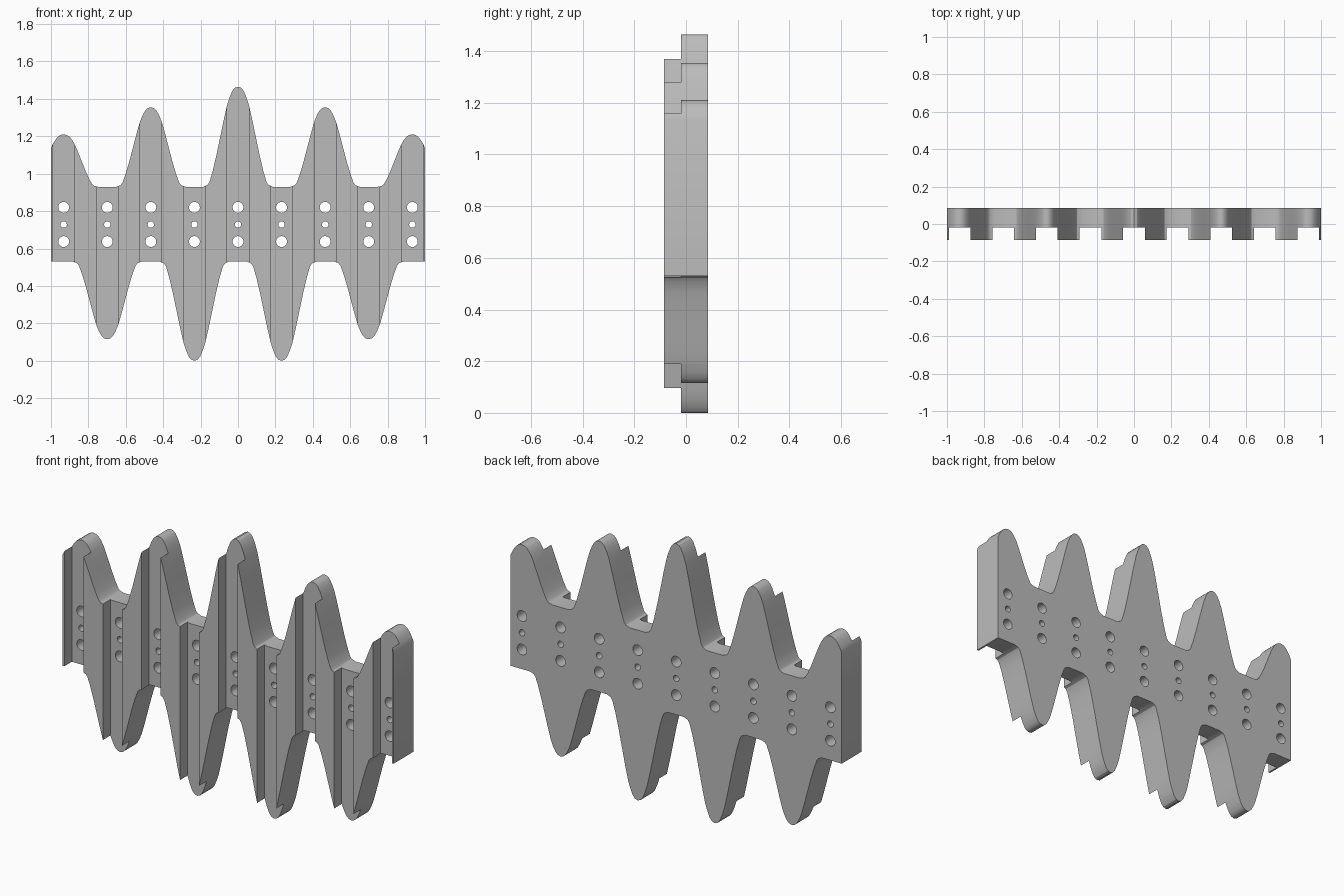
import bpy, bmesh, math
from mathutils import Matrix

cube = bpy.data.objects.get("Cube")
if cube:
    bpy.data.objects.remove(cube, do_unlink=True)

grey = bpy.data.materials.new("plain grey")
grey.use_nodes = True
colour = (0.5, 0.5, 0.5, 1)
grey.diffuse_color = colour
grey.node_tree.nodes["Principled BSDF"].inputs["Base Color"].default_value = colour

PITCH = 0.233            # spacing of hole columns
FRONT, STEP, BACK = -0.085, -0.02, 0.085
UPPER, LOWER = 0.93, 0.53

# Half profile of one tooth: (sideways offset, fraction of tooth height)
TOOTH = [(0, 1), (0.016, 0.99), (0.03, 0.96), (0.044, 0.9), (0.058, 0.82), (0.075, 0.68),
         (0.095, 0.5), (0.115, 0.32), (0.135, 0.16), (0.152, 0.05), (0.162, 0.02), (0.185, 0)]


def edge(columns, base, heights):
    """Wavy edge, left to right, with one tooth on each column."""
    pts = []
    for col, h in zip(columns, heights):
        full = [(-o, f) for o, f in reversed(TOOTH)] + TOOTH[1:]
        pts += [(col * PITCH + o, base + f * h) for o, f in full]
    return pts


def clip(pts):
    """Trim an edge line at the two plate ends."""
    out = []
    for (xa, za), (xb, zb) in zip(pts, pts[1:]):
        for end in (-1, 1):
            if xa < end < xb:
                out.append((end, za + (zb - za) * (end - xa) / (xb - xa)))
        if abs(xb) < 1:
            out.append((xb, zb))
    return out


def make_object(name, bm):
    bmesh.ops.recalc_face_normals(bm, faces=bm.faces)
    mesh = bpy.data.meshes.new(name)
    bm.to_mesh(mesh)
    bm.free()
    mesh.materials.append(grey)
    obj = bpy.data.objects.new(name, mesh)
    bpy.context.collection.objects.link(obj)
    return obj


# Full-depth slab with teeth above and below
top = clip(edge((-4, -2, 0, 2, 4), UPPER, (0.28, 0.425, 0.535, 0.425, 0.28)))
bottom = edge((-3, -1, 1, 3), LOWER, (-0.415, -0.53, -0.53, -0.415))
bottom = [(-1, LOWER)] + bottom + [(1, LOWER)]
bm = bmesh.new()
face = bm.faces.new([bm.verts.new((x, FRONT, z)) for x, z in top + bottom[::-1]])
grown = bmesh.ops.extrude_face_region(bm, geom=[face])
bmesh.ops.translate(bm, vec=(0, BACK - FRONT, 0),
                    verts=[v for v in grown["geom"] if isinstance(v, bmesh.types.BMVert)])
plate = make_object("toothed_plate", bm)

# Vertical grooves in the front, one per hole column
bm = bmesh.new()
for col in range(-4, 5):
    place = Matrix.Translation((col * PITCH, STEP - 0.1, 0.75)) @ Matrix.Diagonal((0.116, 0.2, 2, 1))
    bmesh.ops.create_cube(bm, size=1, matrix=place)
grooves = make_object("groove_cutter", bm)

# Two large holes and a small one in every column
bm = bmesh.new()
for col in range(-4, 5):
    for z, r in ((0.82, 0.029), (0.728, 0.017), (0.637, 0.029)):
        place = Matrix.Translation((col * PITCH, 0, z)) @ Matrix.Rotation(math.pi / 2, 4, "X")
        bmesh.ops.create_cone(bm, cap_ends=True, segments=32, radius1=r, radius2=r,
                              depth=0.5, matrix=place)
holes = make_object("hole_cutter", bm)

for cutter in (grooves, holes):
    cut = plate.modifiers.new(cutter.name, "BOOLEAN")
    cut.operation = "DIFFERENCE"
    cut.solver = "EXACT"
    cut.object = cutter
    cutter.hide_render = True

# Apply the cuts, then smooth the curved edges only
bpy.ops.object.select_all(action="DESELECT")
plate.select_set(True)
bpy.context.view_layer.objects.active = plate
for name in [m.name for m in plate.modifiers]:
    bpy.ops.object.modifier_apply(modifier=name)
for cutter in (grooves, holes):
    bpy.data.objects.remove(cutter, do_unlink=True)
bpy.ops.object.shade_smooth_by_angle(angle=math.radians(30))
